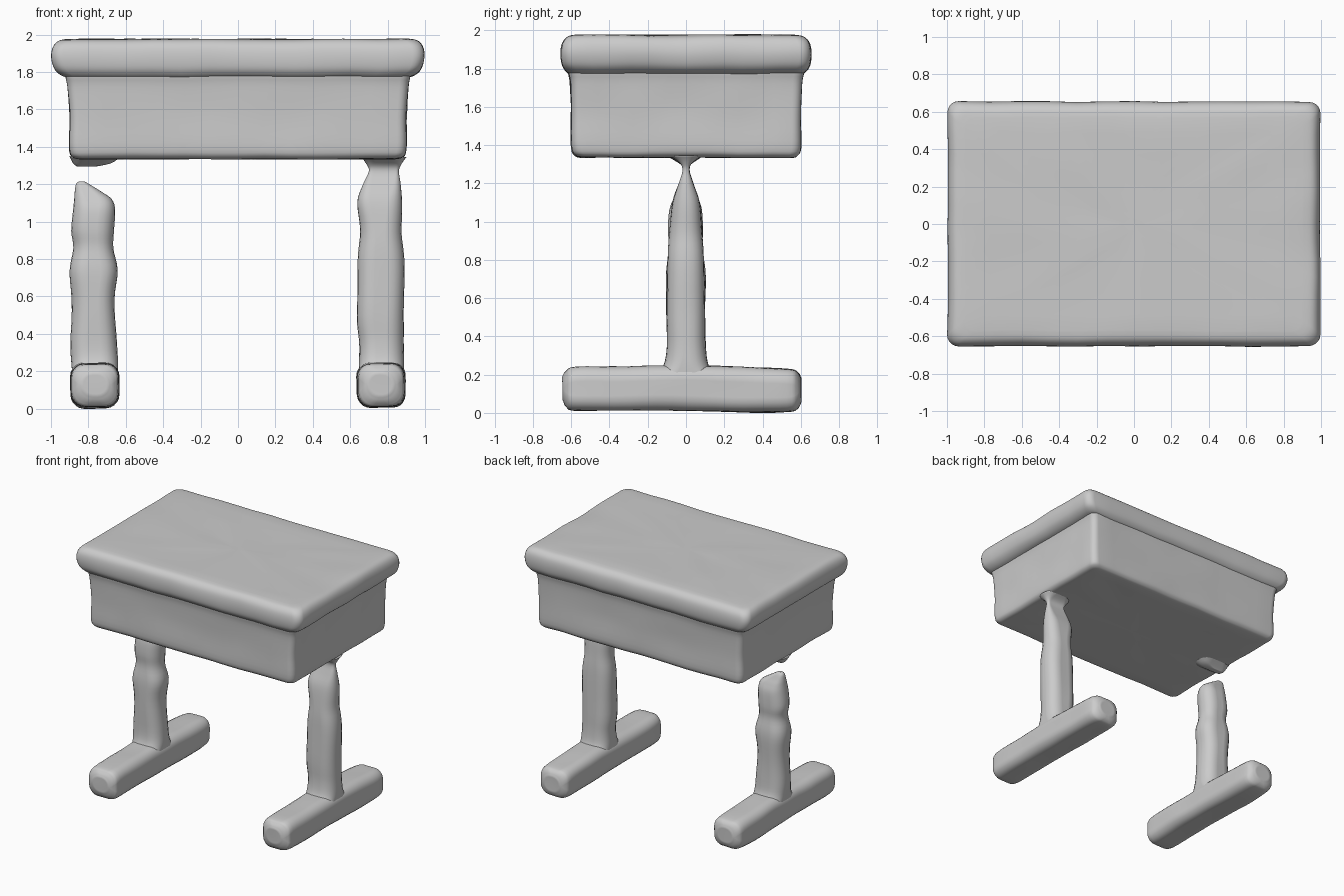
import bpy, bmesh, math
from mathutils import Vector, noise

cube = bpy.data.objects.get("Cube")
if cube:
    bpy.data.objects.remove(cube, do_unlink=True)

GREY = (0.6, 0.6, 0.6, 1)
mat = bpy.data.materials.new("plain grey")
mat.use_nodes = True
mat.diffuse_color = GREY
mat.node_tree.nodes["Principled BSDF"].inputs["Base Color"].default_value = GREY


def rounded_rect(cu, cv, hu, hv, radius, side=12, arc=5):
    """Outline of a rounded rectangle with evenly divided sides."""
    r = min(radius, hu * 0.95, hv * 0.95)
    corners = [(1, 1), (-1, 1), (-1, -1), (1, -1)]
    pts = []
    for i, (su, sv) in enumerate(corners):
        u, v = su * (hu - r), sv * (hv - r)
        for k in range(arc + 1):
            a = math.pi / 2 * (i + k / arc)
            pts.append(Vector((u + r * math.cos(a), v + r * math.sin(a))))
        nu, nv = corners[(i + 1) % 4]
        a = math.pi / 2 * (i + 1)
        nxt = Vector((nu * (hu - r) + r * math.cos(a), nv * (hv - r) + r * math.sin(a)))
        start = pts[-1].copy()
        pts += [start.lerp(nxt, k / side) for k in range(1, side)]
    return [p + Vector((cu, cv)) for p in pts]


def smooth_rows(rows, steps):
    """Catmull-Rom interpolation between section rows."""
    rows = [Vector(r) for r in rows]
    out = []
    for i in range(len(rows) - 1):
        a, b = rows[max(i - 1, 0)], rows[i]
        c, d = rows[i + 1], rows[min(i + 2, len(rows) - 1)]
        for k in range(steps):
            t = k / steps
            out.append(b + (c - a) * (t / 2) + (a * 2 - b * 5 + c * 4 - d) * (t * t / 2)
                       + (b * 3 - a - c * 3 + d) * (t ** 3 / 2))
    return out + [rows[-1]]


def loft(name, rows, radius, along_y=False, steps=4, wobble=0.006):
    """Rows hold position, centre u, centre v, half u, half v."""
    rows = smooth_rows(rows, steps)
    # close both ends with shrinking rings
    shrink = (0.06, 0.25, 0.45, 0.65, 0.85)

    def cap(row, s):
        return Vector((row[0], row[1], row[2], row[3] * s, row[4] * s))

    rows = [cap(rows[0], s) for s in shrink] + rows + [cap(rows[-1], s) for s in reversed(shrink)]
    bm = bmesh.new()
    rings = []
    for p, cu, cv, hu, hv in rows:
        ring = []
        for u, v in rounded_rect(cu, cv, max(hu, 0.001), max(hv, 0.001), radius):
            co = Vector((u, p, v)) if along_y else Vector((u, v, p))
            ring.append(bm.verts.new(co + noise.noise_vector(co * 4.5) * wobble))
        rings.append(ring)
    n = len(rings[0])
    for low, high in zip(rings, rings[1:]):
        for i in range(n):
            j = (i + 1) % n
            bm.faces.new((low[i], low[j], high[j], high[i]))
    bm.faces.new(rings[0])
    bm.faces.new(rings[-1])
    bmesh.ops.recalc_face_normals(bm, faces=bm.faces)
    mesh = bpy.data.meshes.new(name)
    bm.to_mesh(mesh)
    bm.free()
    mesh.materials.append(mat)
    mesh.polygons.foreach_set("use_smooth", [True] * len(mesh.polygons))
    obj = bpy.data.objects.new(name, mesh)
    bpy.context.collection.objects.link(obj)
    return obj


# Desk box and overhanging rounded lid
loft("desk_box", [
    (1.335, 0, 0, 0.84, 0.55), (1.345, 0, 0, 0.88, 0.58), (1.39, 0, 0, 0.9, 0.6),
    (1.56, 0, 0, 0.9, 0.6), (1.72, 0, 0, 0.91, 0.605), (1.78, 0, 0, 0.92, 0.615),
    (1.82, 0, 0, 0.92, 0.615)], 0.05)
loft("desk_lid", [
    (1.77, 0, 0, 0.9, 0.6), (1.785, 0, 0, 0.945, 0.625), (1.82, 0, 0, 0.98, 0.648),
    (1.88, 0, 0, 0.995, 0.655), (1.935, 0, 0, 0.985, 0.645), (1.967, 0, 0, 0.955, 0.615),
    (1.976, 0, 0, 0.9, 0.57)], 0.06)

# Rounded foot bars
for side, name in ((1, "left_foot"), (-1, "right_foot")):
    x = 0.765 * side
    loft(name, [
        (-0.645, x, 0.13, 0.07, 0.06), (-0.625, x, 0.125, 0.105, 0.095),
        (-0.57, x, 0.125, 0.125, 0.115), (-0.3, x, 0.128, 0.13, 0.113),
        (0, x, 0.13, 0.13, 0.118), (0.3, x, 0.122, 0.13, 0.118),
        (0.53, x, 0.118, 0.125, 0.112), (0.585, x, 0.118, 0.105, 0.095),
        (0.605, x, 0.12, 0.07, 0.06)], 0.07, along_y=True)

# Post that pinches to a thin neck under the box
loft("left_post", [
    (0.18, 0.765, 0, 0.12, 0.16), (0.25, 0.765, 0, 0.12, 0.115), (0.35, 0.765, 0, 0.118, 0.1),
    (0.5, 0.762, 0, 0.125, 0.1), (0.8, 0.765, 0, 0.124, 0.095), (0.95, 0.762, 0, 0.112, 0.085),
    (1.1, 0.757, 0, 0.12, 0.07), (1.2, 0.77, 0, 0.1, 0.038), (1.27, 0.78, 0, 0.08, 0.018),
    (1.31, 0.78, 0, 0.095, 0.035), (1.345, 0.78, 0, 0.12, 0.09)], 0.085)

# Lumpy post that stops short of the box, with a slanted worn tip
loft("right_post", [
    (0.18, -0.765, 0, 0.12, 0.16), (0.25, -0.765, 0, 0.125, 0.115), (0.35, -0.77, 0, 0.125, 0.1),
    (0.58, -0.775, 0, 0.115, 0.1), (0.74, -0.77, 0, 0.128, 0.1), (0.86, -0.775, 0, 0.108, 0.085),
    (0.95, -0.78, 0, 0.115, 0.09), (1.06, -0.77, 0, 0.112, 0.085), (1.12, -0.775, 0, 0.1, 0.065),
    (1.16, -0.8, 0, 0.072, 0.045), (1.2, -0.83, 0, 0.036, 0.026), (1.215, -0.835, 0, 0.015, 0.012)],
    0.085)

# Shallow stub left under the box above the short post
loft("right_stub", [
    (1.295, -0.81, 0, 0.05, 0.02), (1.31, -0.78, 0, 0.1, 0.04), (1.35, -0.76, 0, 0.14, 0.1)], 0.08)
